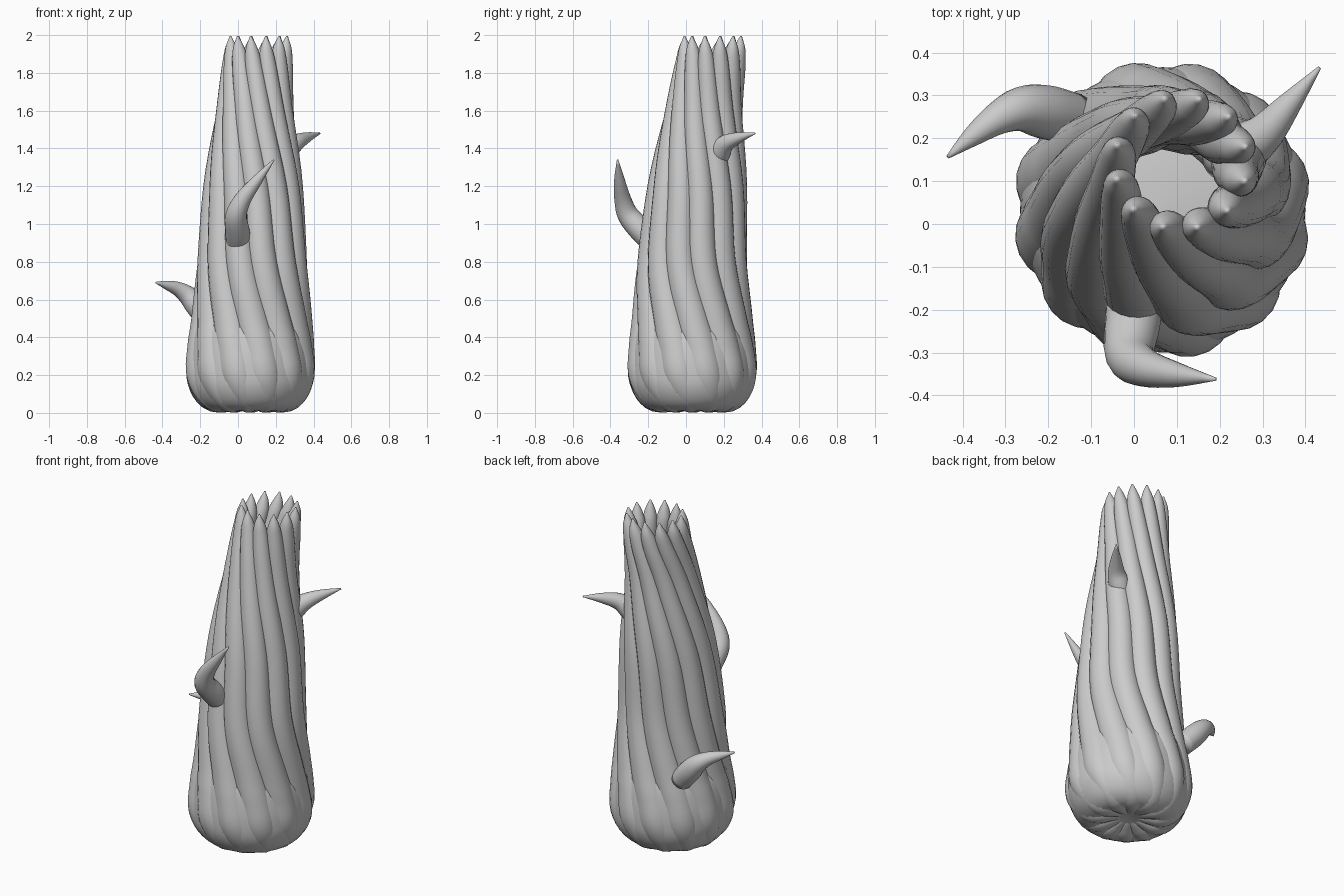
import bpy, bmesh
from math import sin, cos, pi, radians
from mathutils import Vector

if "Cube" in bpy.data.objects:
    bpy.data.objects.remove(bpy.data.objects["Cube"], do_unlink=True)

grey = bpy.data.materials.new("plain grey")
grey.use_nodes = True
COLOUR = (0.6, 0.6, 0.6, 1)
grey.diffuse_color = COLOUR
grey.node_tree.nodes["Principled BSDF"].inputs["Base Color"].default_value = COLOUR


def smooth_path(keys, steps):
    """Catmull-Rom through equal-length tuples."""
    pts = [Vector(k) for k in keys]
    pts = [pts[0] * 2 - pts[1]] + pts + [pts[-1] * 2 - pts[-2]]
    out = []
    for a, b, c, d in zip(pts, pts[1:], pts[2:], pts[3:]):
        for i in range(steps):
            t = i / steps
            out.append(0.5 * (2 * b + (c - a) * t + (2 * a - 5 * b + 4 * c - d) * t * t
                              + (3 * b - a - 3 * c + d) * t ** 3))
    return out + [pts[-2]]


def skin(name, rings):
    """Smooth closed surface through a list of point rings."""
    bm = bmesh.new()
    rings = [[bm.verts.new(p) for p in ring] for ring in rings]
    sides = len(rings[0])
    for lo, hi in zip(rings, rings[1:]):
        for k in range(sides):
            n = (k + 1) % sides
            bm.faces.new((lo[k], lo[n], hi[n], hi[k]))
    bm.faces.new(rings[0][::-1])
    bm.faces.new(rings[-1])
    mesh = bpy.data.meshes.new(name)
    bm.to_mesh(mesh)
    bm.free()
    mesh.materials.append(grey)
    mesh.shade_smooth()
    bpy.context.collection.objects.link(bpy.data.objects.new(name, mesh))


def tube(name, path, radii, sides=20):
    """Round tapered tube along a path."""
    rings, normal = [], None
    for i, p in enumerate(path):
        axis = (path[min(i + 1, len(path) - 1)] - path[max(i - 1, 0)]).normalized()
        normal = axis.orthogonal() if normal is None else normal - axis * normal.dot(axis)
        normal.normalize()
        side = axis.cross(normal)
        angles = [2 * pi * k / sides for k in range(sides)]
        rings.append([p + radii[i] * (normal * cos(a) + side * sin(a)) for a in angles])
    skin(name, rings)


# Ribs: centre x, centre y, height, ring radius, twist in degrees, thickness
RIB = [
    (0.065, 0.035, 0.07, 0.01, 106, 0.02),
    (0.065, 0.035, 0.07, 0.10, 104, 0.055),
    (0.065, 0.035, 0.09, 0.195, 101, 0.085),
    (0.065, 0.033, 0.20, 0.247, 92, 0.10),
    (0.068, 0.033, 0.35, 0.243, 85, 0.096),
    (0.073, 0.033, 0.50, 0.230, 76, 0.09),
    (0.075, 0.033, 0.80, 0.216, 60, 0.08),
    (0.080, 0.060, 1.20, 0.194, 50, 0.07),
    (0.090, 0.095, 1.60, 0.152, 27, 0.056),
    (0.103, 0.128, 1.84, 0.144, 8, 0.045),
    (0.108, 0.138, 1.93, 0.150, 2, 0.031),
    (0.110, 0.142, 1.995, 0.155, 0, 0.004),
]
COUNT = 12
profile = smooth_path([r[:4] + (radians(r[4]), r[5]) for r in RIB], 5)
for n in range(COUNT):
    start = radians(14) + 2 * pi * n / COUNT
    path = [Vector((s[0] + s[3] * cos(start + s[4]), s[1] + s[3] * sin(start + s[4]), s[2]))
            for s in profile]
    tube(f"stem_rib_{n + 1}", path, [max(s[5], 0.003) for s in profile])

# Rounded bulb that fills the rib grooves at the base: radius, height
BULB = [(0.01, 0.04), (0.10, 0.025), (0.20, 0.012), (0.275, 0.05), (0.322, 0.13), (0.333, 0.22),
        (0.325, 0.33), (0.30, 0.45), (0.25, 0.52), (0.13, 0.55), (0.01, 0.56)]
skin("base_bulb", [[(0.067 + r * cos(2 * pi * k / 48), 0.033 + r * sin(2 * pi * k / 48), z)
                    for k in range(48)] for r, z in smooth_path(BULB, 3)])

# Thorns: x, y, z, thickness
THORNS = {
    "front_thorn": [(0, -0.16, 0.89, 0.062), (-0.003, -0.23, 0.96, 0.065), (-0.01, -0.305, 1.045, 0.057),
                    (0.025, -0.335, 1.13, 0.045), (0.10, -0.352, 1.23, 0.029), (0.19, -0.362, 1.34, 0.004)],
    "right_thorn": [(-0.14, 0.245, 0.48, 0.06), (-0.21, 0.262, 0.56, 0.063), (-0.265, 0.268, 0.62, 0.052),
                    (-0.32, 0.245, 0.657, 0.038), (-0.38, 0.202, 0.677, 0.023), (-0.435, 0.156, 0.69, 0.004)],
    "left_thorn": [(0.20, 0.15, 1.30, 0.05), (0.255, 0.178, 1.38, 0.058), (0.305, 0.213, 1.428, 0.046),
                   (0.365, 0.283, 1.458, 0.028), (0.433, 0.365, 1.48, 0.004)],
}
for name, keys in THORNS.items():
    samples = smooth_path(keys, 4)
    tube(name, [Vector(s[:3]) for s in samples], [s[3] for s in samples])
